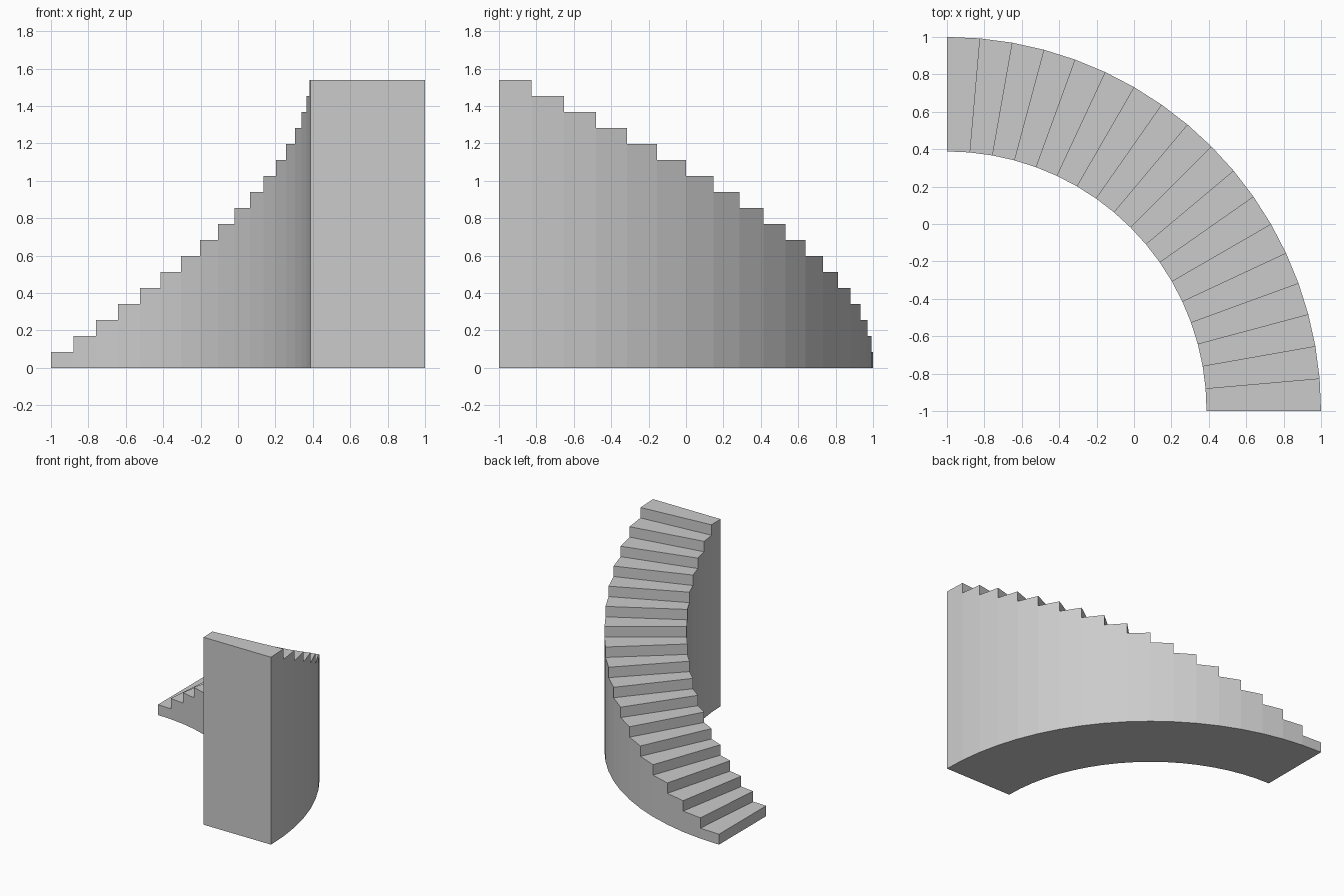
import bpy, bmesh
from math import sin, cos, radians

if "Cube" in bpy.data.objects:
    bpy.data.objects.remove(bpy.data.objects["Cube"])

STEPS, RISE, TURN = 18, 1.54 / 18, radians(5)
R_IN, R_OUT = 1.388, 2.0
CX = CY = -1.0

bm = bmesh.new()
cache = {}


def vert(i, r, k):
    """Shared vertex at angle line i, radius r, k risers above the ground."""
    key = (i, r, k)
    if key not in cache:
        a = i * TURN
        cache[key] = bm.verts.new((CX + r * sin(a), CY + r * cos(a), k * RISE))
    return cache[key]


def face(*keys):
    bm.faces.new([vert(*k) for k in keys])


for i in range(STEPS):
    j, h = i + 1, i + 1
    # tread and underside
    face((i, R_IN, h), (i, R_OUT, h), (j, R_OUT, h), (j, R_IN, h))
    face((i, R_IN, 0), (j, R_IN, 0), (j, R_OUT, 0), (i, R_OUT, 0))
    # riser
    face((i, R_IN, i), (i, R_OUT, i), (i, R_OUT, h), (i, R_IN, h))
    # inner and outer walls, meeting the previous tread's corner
    for r in (R_IN, R_OUT):
        wall = [(i, r, 0), (j, r, 0), (j, r, h), (i, r, h)]
        if i:
            wall.append((i, r, i))
        face(*wall)
# tall end wall
face((STEPS, R_IN, 0), (STEPS, R_OUT, 0), (STEPS, R_OUT, STEPS), (STEPS, R_IN, STEPS))
bmesh.ops.recalc_face_normals(bm, faces=bm.faces[:])

mesh = bpy.data.meshes.new("curved_staircase")
bm.to_mesh(mesh)
bm.free()
stairs = bpy.data.objects.new("curved_staircase", mesh)
bpy.context.collection.objects.link(stairs)

# plain grey
grey = bpy.data.materials.new("light grey")
grey.diffuse_color = (0.6, 0.6, 0.6, 1)
grey.use_nodes = True
grey.node_tree.nodes["Principled BSDF"].inputs["Base Color"].default_value = grey.diffuse_color
mesh.materials.append(grey)
